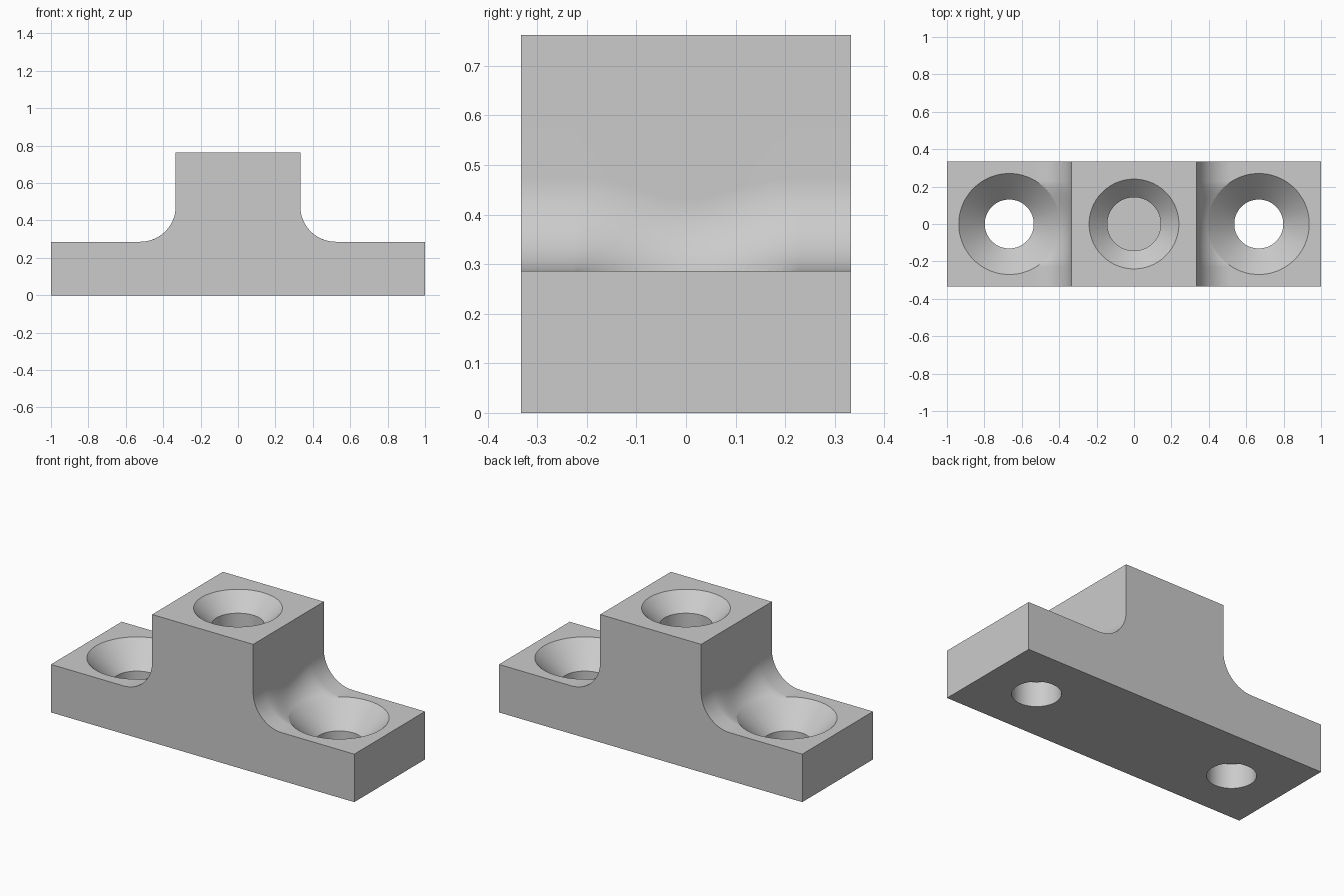
import bpy
import bmesh
import math
from mathutils import Vector

HALF_Y, WALL_X, BASE_Z, TOP_Z = 0.333, 0.333, 0.286, 0.762
HOLE_X, RIM_R, FILLET = 0.667, 0.27, 0.19

if "Cube" in bpy.data.objects:
    bpy.data.objects.remove(bpy.data.objects["Cube"], do_unlink=True)

gray = bpy.data.materials.new("light_gray")
gray.use_nodes = True
gray.diffuse_color = (0.6, 0.6, 0.6, 1)
gray.node_tree.nodes["Principled BSDF"].inputs["Base Color"].default_value = gray.diffuse_color


def finish(bm, name):
    bmesh.ops.recalc_face_normals(bm, faces=bm.faces[:])
    mesh = bpy.data.meshes.new(name)
    bm.to_mesh(mesh)
    bm.free()
    mesh.materials.append(gray)
    obj = bpy.data.objects.new(name, mesh)
    bpy.context.collection.objects.link(obj)
    return obj


def skin(bm, rings, closed):
    """Join rings of points into a solid; closed joins the last ring to the first."""
    rows = [[bm.verts.new(p) for p in ring] for ring in rings]
    n = len(rows[0])
    pairs = list(zip(rows, rows[1:] + rows[:1])) if closed else list(zip(rows, rows[1:]))
    for a, b in pairs:
        for i in range(n):
            j = (i + 1) % n
            bm.faces.new((a[i], a[j], b[j], b[i]))
    if not closed:
        bm.faces.new(rows[0])
        bm.faces.new(rows[-1])


def hole_cutter(name, x, profile, segments=96):
    """Turned solid from (radius, height) pairs."""
    bm = bmesh.new()
    turns = [2 * math.pi * i / segments for i in range(segments)]
    skin(bm, [[(x + r * math.cos(t), r * math.sin(t), z) for t in turns]
              for r, z in profile], False)
    return finish(bm, name)


def shoulder_cutter(name, side, steps=48, arc_steps=16):
    """Space above one flange: the fillet rolls down onto the countersink rim."""
    cx = WALL_X + FILLET
    dx = HOLE_X - cx
    reach = math.sqrt(RIM_R ** 2 - dx ** 2)
    stations = [-0.4] + [reach * (2 * i / steps - 1) for i in range(steps + 1)] + [0.4]
    rings = []
    for y in stations:
        rho = max(math.hypot(dx, y), 1e-6)
        gap = max(RIM_R - rho, 0)
        drop = math.sqrt(FILLET ** 2 - gap ** 2)
        centre = Vector((cx, y, BASE_Z + drop))
        start = Vector((-dx / rho * gap, y / rho * gap, -drop)).normalized()
        wall = Vector((-1, 0, 0))
        arc = [centre + FILLET * start.slerp(wall, k / arc_steps)
               for k in range(arc_steps + 1)]
        ring = [Vector((1.2, y, 1)), Vector((1.2, y, BASE_Z))] + arc + [Vector((WALL_X, y, 1))]
        rings.append([(side * p.x, p.y, p.z) for p in ring])
    bm = bmesh.new()
    skin(bm, rings, False)
    return finish(bm, name)


# Solid block
bm = bmesh.new()
bmesh.ops.create_cube(bm, size=1)
for v in bm.verts:
    v.co = (v.co.x * 2, v.co.y * 2 * HALF_Y, (v.co.z + 0.5) * TOP_Z)
body = finish(bm, "mounting_block")

# Shoulders, countersunk through holes and the blind centre hole
lip = 0.004
flange_profile = [(0.131, -0.1), (0.131, BASE_Z - RIM_R + 0.131), (RIM_R + lip, BASE_Z + lip)]
centre_profile = [(0.143, 0.286), (0.143, TOP_Z - 0.097), (0.29, TOP_Z + 0.05)]
cutters = [shoulder_cutter("shoulder_cutter", s) for s in (-1, 1)]
cutters += [hole_cutter("flange_hole_cutter", s * HOLE_X, flange_profile) for s in (-1, 1)]
cutters.append(hole_cutter("centre_hole_cutter", 0, centre_profile))

bpy.ops.object.select_all(action="DESELECT")
bpy.context.view_layer.objects.active = body
body.select_set(True)
for cutter in cutters:
    cutter.hide_render = True
    mod = body.modifiers.new("cut", "BOOLEAN")
    mod.operation = "DIFFERENCE"
    mod.solver = "EXACT"
    mod.object = cutter
    bpy.ops.object.modifier_apply(modifier=mod.name)
    bpy.data.objects.remove(cutter, do_unlink=True)

# Smooth curved walls, crisp edges
bpy.ops.object.shade_smooth_by_angle(angle=math.radians(30))
weighted = body.modifiers.new("weighted_normals", "WEIGHTED_NORMAL")
weighted.keep_sharp = True
